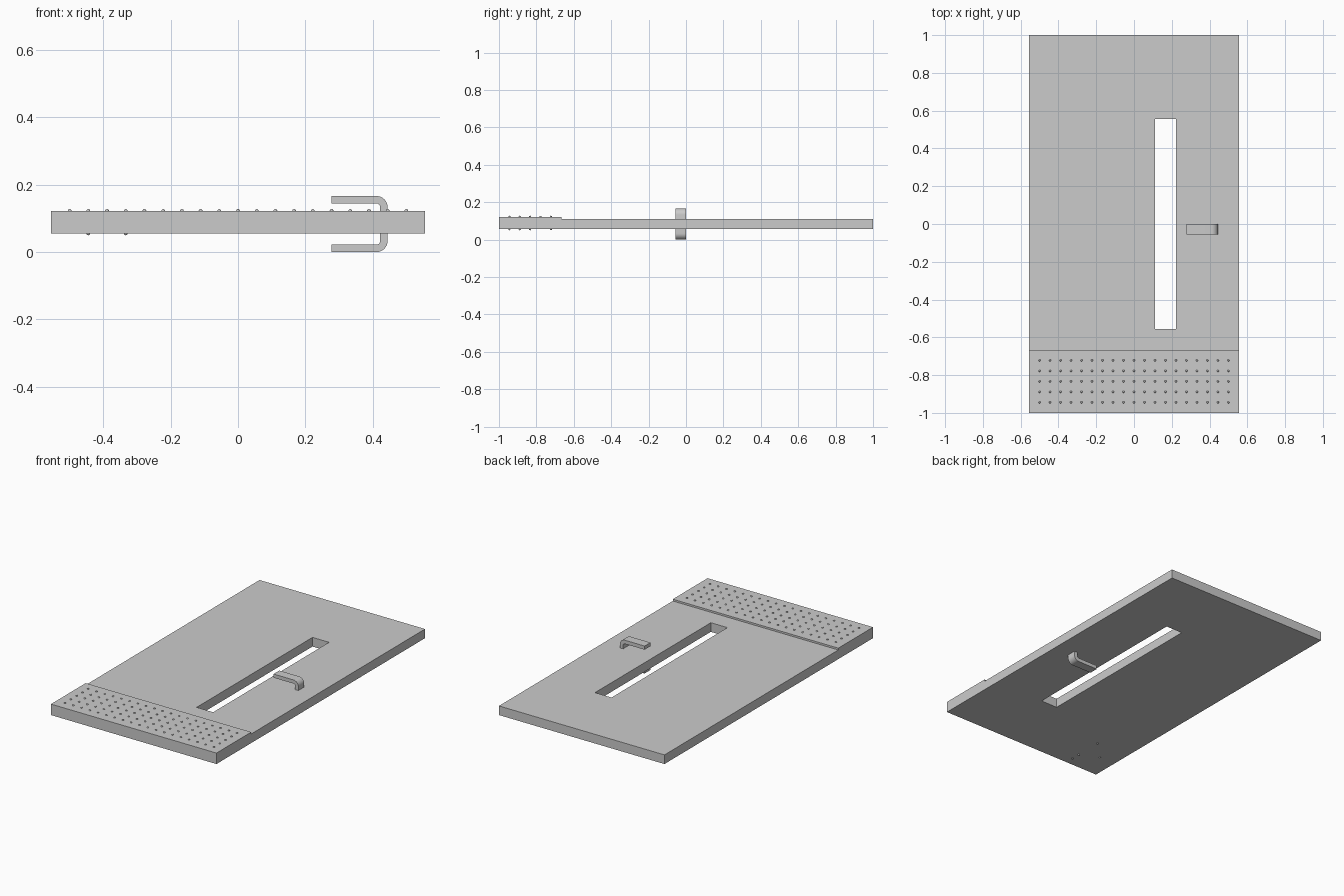
import bpy, bmesh, math
from mathutils import Matrix

if "Cube" in bpy.data.objects:
    bpy.data.objects.remove(bpy.data.objects["Cube"])

U = 1 / 18            # layout module
BOTTOM, TOP = U, 2 * U


def finish(name, bm, smooth=False):
    bmesh.ops.recalc_face_normals(bm, faces=bm.faces)
    me = bpy.data.meshes.new(name)
    bm.to_mesh(me)
    bm.free()
    ob = bpy.data.objects.new(name, me)
    bpy.context.collection.objects.link(ob)
    if smooth:
        bpy.context.view_layer.objects.active = ob
        ob.select_set(True)
        bpy.ops.object.shade_smooth_by_angle(angle=math.radians(35))
        ob.select_set(False)
    return ob


def box(name, x0, x1, y0, y1, z0, z1):
    bm = bmesh.new()
    m = Matrix.Translation(((x0 + x1) / 2, (y0 + y1) / 2, (z0 + z1) / 2)) @ \
        Matrix.Diagonal((x1 - x0, y1 - y0, z1 - z0, 1))
    bmesh.ops.create_cube(bm, size=1, matrix=m)
    return finish(name, bm)


def extruded(bm, verts, vec):
    face = bm.faces.new(verts)
    ext = bmesh.ops.extrude_face_region(bm, geom=[face])["geom"]
    bmesh.ops.translate(bm, vec=vec, verts=[v for v in ext if isinstance(v, bmesh.types.BMVert)])


# door panel with a window slot: grid of cells with the middle one left out
xs = [-10 * U, 2 * U, 4 * U, 10 * U]
ys = [-1, -10 * U, 10 * U, 1]
bm = bmesh.new()
grid = [[bm.verts.new((x, y, BOTTOM)) for y in ys] for x in xs]
cells = [bm.faces.new((grid[i][j], grid[i + 1][j], grid[i + 1][j + 1], grid[i][j + 1]))
         for i in range(3) for j in range(3) if (i, j) != (1, 1)]
ext = bmesh.ops.extrude_face_region(bm, geom=cells, use_keep_orig=True)["geom"]
bmesh.ops.translate(bm, vec=(0, 0, U), verts=[v for v in ext if isinstance(v, bmesh.types.BMVert)])
finish("door_panel", bm)

# raised kick plate
PLATE = TOP + 0.2 * U
box("kick_plate", -10 * U, 10 * U, -1, -12 * U, TOP, PLATE)

# rivets: half-buried little balls, plus the few that poke out underneath
spots = [((i - 9) * U, (j - 17) * U, PLATE) for i in range(19) for j in range(5)]
spots += [(-6 * U, -13 * U, BOTTOM), (-8 * U, -15 * U, BOTTOM),
          (-6 * U, -16 * U, BOTTOM), (-6 * U, -17 * U, BOTTOM)]
bm = bmesh.new()
for p in spots:
    bmesh.ops.create_uvsphere(bm, u_segments=12, v_segments=8, radius=0.0056,
                              matrix=Matrix.Translation(p))
finish("rivets", bm, True)

# handle: U profile with rounded bends, running through the panel
X0, X1, T, R, H = 5 * U, 8 * U, 0.4 * U, 0.6 * U, 3 * U


def u_side(inset, radius):
    """Half-U points from the lower free end round to the upper free end."""
    cx = X1 - R
    pts = [(X0, inset)]
    for cz, start in ((R, -90), (H - R, 0)):
        for k in range(9):
            a = math.radians(start + 90 * k / 8)
            pts.append((cx + radius * math.cos(a), cz + radius * math.sin(a)))
    return pts + [(X0, H - inset)]


profile = u_side(0, R) + u_side(T, R - T)[::-1]
bm = bmesh.new()
extruded(bm, [bm.verts.new((x, -U, z)) for x, z in profile], (0, U, 0))
finish("handle", bm, True)
